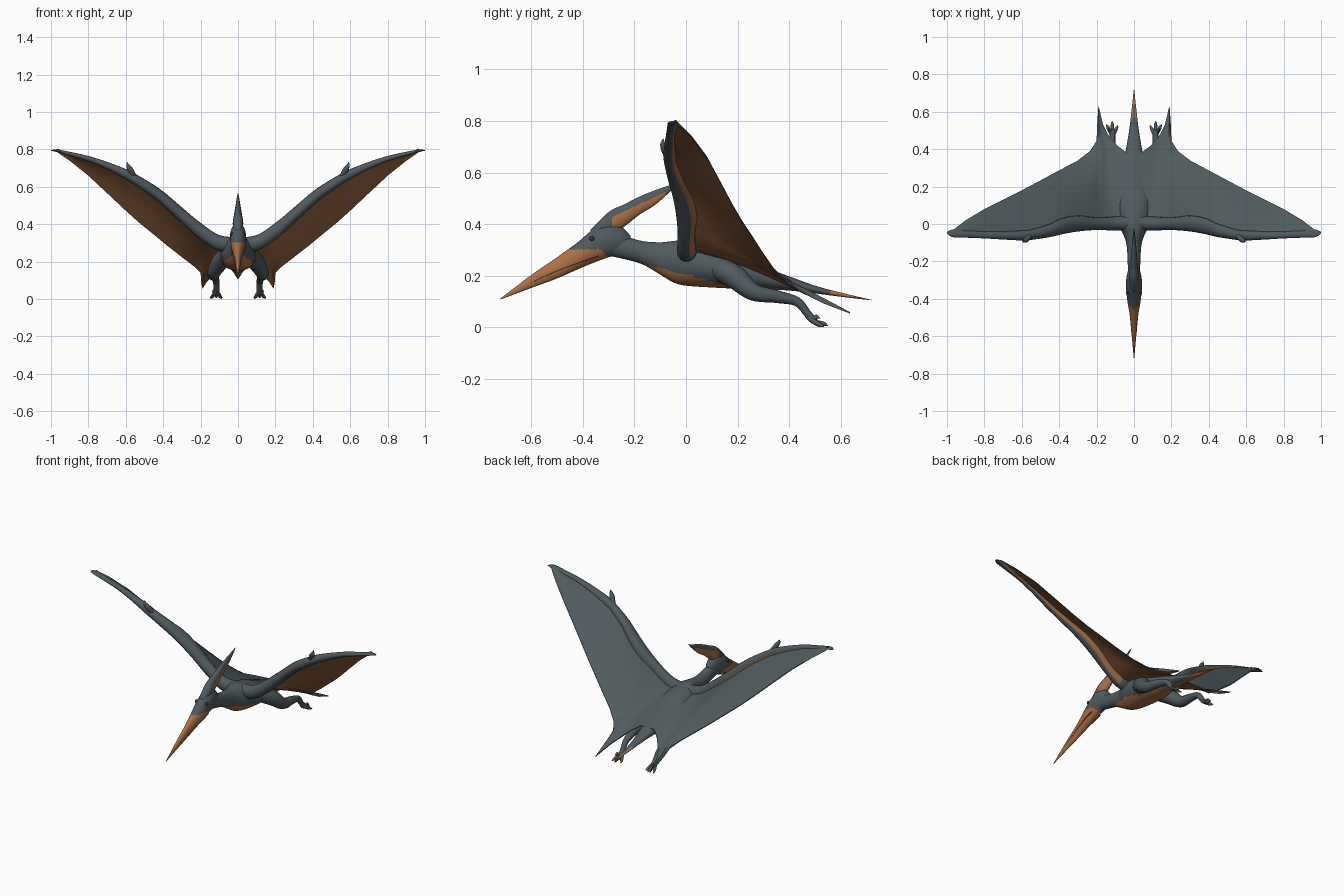
import bpy, bmesh, math
from mathutils import Vector


def material(name, rgb):
    m = bpy.data.materials.new(name)
    m.diffuse_color = (*rgb, 1)
    return m


GREY = material("slate_grey", (0.08, 0.102, 0.111))
DARK = material("dark_slate", (0.03, 0.038, 0.042))
ORANGE = material("orange_tan", (0.42, 0.165, 0.062))
BROWN = material("membrane_brown", (0.35, 0.145, 0.06))
MATS = [GREY, DARK, ORANGE, BROWN]


def spline(stations, steps):
    """Smooth interpolation through rows of numbers."""
    out = []
    n = len(stations)
    for i in range(n - 1):
        a, b = stations[i], stations[i + 1]
        p, q = stations[max(i - 1, 0)], stations[min(i + 2, n - 1)]
        for s in range(steps):
            t = s / steps
            out.append([0.5 * (2 * B + (C - A) * t + (2 * A - 5 * B + 4 * C - D) * t * t
                               + (3 * B - A - 3 * C + D) * t ** 3)
                        for A, B, C, D in zip(p, a, b, q)])
    out.append(list(stations[-1]))
    return out


def loft(name, rings, rule=lambda c, j: 0, mirror=False, angle=50):
    """Skin closed rings of points; rule gives the material of each face."""
    bm = bmesh.new()
    vs = [[bm.verts.new(p) for p in r] for r in rings]
    n = len(rings[0])
    for a, b in zip(vs, vs[1:]):
        for j in range(n):
            k = (j + 1) % n
            f = bm.faces.new((a[j], a[k], b[k], b[j]))
            f.material_index = rule(f.calc_center_median(), j)
    for r in (vs[0], vs[-1]):
        f = bm.faces.new(r)
        f.material_index = rule(f.calc_center_median(), 0)
    bmesh.ops.recalc_face_normals(bm, faces=bm.faces)
    me = bpy.data.meshes.new(name)
    bm.to_mesh(me)
    bm.free()
    for m in MATS:
        me.materials.append(m)
    ob = bpy.data.objects.new(name, me)
    bpy.context.collection.objects.link(ob)
    bpy.ops.object.select_all(action='DESELECT')
    ob.select_set(True)
    bpy.context.view_layer.objects.active = ob
    bpy.ops.object.shade_smooth_by_angle(angle=math.radians(angle))
    if mirror:
        ob.modifiers.new("mirror", 'MIRROR')
    return ob


def circle(n):
    return [(math.cos(2 * math.pi * i / n), math.sin(2 * math.pi * i / n)) for i in range(n)]


def long_rings(stations, steps=6, n=28):
    """Rings along y from rows of (y, top, bottom, half width)."""
    return [[(c * max(w, 0.0008), y, (t + b) / 2 + s * max((t - b) / 2, 0.0008)) for c, s in circle(n)]
            for y, t, b, w in spline(stations, steps)]


def tube(name, path, rule=lambda c, j: 0, steps=5, n=12):
    """Mirrored round limb from rows of (x, y, z, radius)."""
    pts = spline(path, steps)
    rings = []
    for i, p in enumerate(pts):
        d = (Vector(pts[min(i + 1, len(pts) - 1)][:3]) - Vector(pts[max(i - 1, 0)][:3])).normalized()
        u = d.cross(Vector((1, 0.1, 0))).normalized()
        v = d.cross(u)
        rings.append([Vector(p[:3]) + (u * c + v * s) * max(p[3], 0.0008) for c, s in circle(n)])
    return loft(name, rings, rule, True)


# Neck, torso and tail, with orange belly and tail tip (grey along its top)
def body_rule(c, j):
    if c.y > 0.56:
        return 0 if 9 <= j <= 14 and c.y < 0.64 else 2
    if c.y < -0.19:
        return 0
    if c.y < -0.06:
        return 2 if c.z < 0.25 - 0.22 * (c.y + 0.19) else 0
    return 2 if c.z < max(0.222 - 0.28 * (c.y + 0.06), 0.165 - 0.1 * max(c.y - 0.2, 0)) else 0


loft("body", long_rings([
    (-0.31, 0.375, 0.28, 0.032), (-0.24, 0.355, 0.265, 0.033), (-0.17, 0.335, 0.245, 0.035),
    (-0.10, 0.33, 0.205, 0.042), (-0.05, 0.335, 0.175, 0.06), (0.0, 0.337, 0.162, 0.085),
    (0.1, 0.312, 0.155, 0.098), (0.2, 0.27, 0.15, 0.085), (0.3, 0.235, 0.148, 0.062),
    (0.4, 0.198, 0.143, 0.043), (0.5, 0.162, 0.132, 0.026), (0.6, 0.135, 0.119, 0.014),
    (0.72, 0.107, 0.105, 0.001)], 10, 48), body_rule)


# Head and beak, orange below a sloping line
def head_rule(c, j):
    if c.y < -0.49:
        return 2
    return 2 if c.y < -0.3 and c.z < min(0.302, 0.27 + 1.0 * (-0.3 - c.y)) else 0


HEAD = [(-0.72, 0.112, 0.108, 0.001), (-0.6, 0.203, 0.153, 0.012), (-0.5, 0.272, 0.19, 0.021),
        (-0.42, 0.33, 0.225, 0.034), (-0.36, 0.38, 0.25, 0.041), (-0.3, 0.405, 0.272, 0.042),
        (-0.25, 0.39, 0.285, 0.032), (-0.215, 0.355, 0.31, 0.012)]
loft("head", long_rings(HEAD, 14, 64), head_rule)

# Mouth line as a thin strip round the beak
loft("mouth_line", long_rings([
    (y, z + 0.002, z - 0.002, w) for y, z, w in
    [(-0.6, 0.174, 0.0125), (-0.5, 0.219, 0.0215), (-0.42, 0.249, 0.032), (-0.34, 0.277, 0.036)]], 4, 12))

# Eyes
tube("eye", [(0.03, -0.365, 0.345, 0.01), (0.041, -0.365, 0.345, 0.009), (0.0435, -0.365, 0.345, 0.003)],
     lambda c, j: 1, 2)


# Crest with orange side panels
def crest_rule(c, j):
    if -0.285 < c.y < -0.08 and 0.385 < c.z < 0.526 + 0.48 * (c.y + 0.08):
        return 2
    return 0


loft("crest", long_rings([
    (-0.37, 0.378, 0.335, 0.018), (-0.30, 0.447, 0.352, 0.028), (-0.24, 0.477, 0.39, 0.023),
    (-0.18, 0.507, 0.437, 0.017), (-0.12, 0.532, 0.475, 0.012), (-0.06, 0.553, 0.528, 0.006),
    (-0.025, 0.568, 0.564, 0.001)], 14, 64), crest_rule)

# Wing arm: rows of (x, front y, rear y, top z, thickness)
ARM = spline([
    (0.0, -0.03, 0.05, 0.33, 0.07), (0.1, -0.035, 0.04, 0.342, 0.085), (0.2, -0.032, 0.035, 0.407, 0.09),
    (0.3, -0.04, 0.045, 0.49, 0.085), (0.385, -0.055, 0.03, 0.563, 0.08), (0.45, -0.07, 0.0, 0.61, 0.07),
    (0.55, -0.085, -0.03, 0.67, 0.06), (0.6, -0.088, -0.035, 0.695, 0.055), (0.7, -0.083, -0.04, 0.733, 0.04),
    (0.8, -0.077, -0.04, 0.765, 0.03), (0.9, -0.073, -0.035, 0.787, 0.022), (0.97, -0.07, -0.03, 0.8, 0.014),
    (1.0, -0.05, -0.042, 0.795, 0.003)], 5)
loft("wing_arm", [[(x, (a + b) / 2 + c * (b - a) / 2, t - h / 2 + s * h / 2) for c, s in circle(16)]
                  for x, a, b, t, h in ARM], lambda c, j: 3 if j >= 13 and 0.12 < c.x < 0.97 else 0, True)


def arm_point(x):
    p = min(ARM, key=lambda r: abs(r[0] - x))
    return Vector((p[0], 0.5 * (p[1] + p[2]), p[3] - 0.35 * p[4]))


# Wing membrane, grey above and brown below: (arm x, trailing x, y, z)
TRAIL = [(0.0, 0.0, 0.39, 0.20), (0.04, 0.045, 0.385, 0.198), (0.08, 0.09, 0.42, 0.17),
         (0.12, 0.14, 0.48, 0.125), (0.16, 0.165, 0.53, 0.1), (0.18, 0.19, 0.635, 0.06),
         (0.2, 0.197, 0.53, 0.1), (0.22, 0.2, 0.445, 0.145), (0.26, 0.235, 0.39, 0.18),
         (0.32, 0.3, 0.34, 0.23), (0.385, 0.38, 0.297, 0.292), (0.45, 0.45, 0.26, 0.35),
         (0.53, 0.53, 0.217, 0.415), (0.6, 0.6, 0.18, 0.478), (0.7, 0.7, 0.13, 0.572),
         (0.8, 0.8, 0.08, 0.665), (0.9, 0.9, 0.02, 0.745), (0.97, 0.965, -0.03, 0.79)]
SEG = 10
rings = []
for x, *end in TRAIL:
    a, b = arm_point(x), Vector(end)
    top = [a.lerp(b, k / SEG) + Vector((0, 0, 0.012 * math.sin(math.pi * k / SEG))) for k in range(SEG + 1)]
    rings.append(top + [p - Vector((0, 0, 0.006)) for p in reversed(top)])
loft("wing_membrane", rings, lambda c, j: 3 if SEG < j < 2 * SEG + 1 else 0, True)

# Small wing finger
tube("wing_finger", [(0.56, -0.065, 0.66, 0.016), (0.575, -0.082, 0.69, 0.015),
                     (0.588, -0.09, 0.712, 0.01), (0.593, -0.088, 0.732, 0.001)], steps=4, n=10)

# Legs trailing backwards
tube("leg", [(0.05, 0.11, 0.24, 0.045), (0.098, 0.19, 0.195, 0.046), (0.13, 0.26, 0.138, 0.034),
             (0.126, 0.35, 0.12, 0.025), (0.118, 0.43, 0.1, 0.018), (0.115, 0.47, 0.055, 0.015),
             (0.115, 0.495, 0.027, 0.014), (0.115, 0.505, 0.02, 0.006)])

# Toes with orange claw tips
for k, (x, y, z) in enumerate([(0.086, 0.53, 0.002), (0.116, 0.55, 0.006), (0.147, 0.535, 0.002),
                               (0.135, 0.52, 0.035)]):
    tube(f"toe_{k + 1}", [
        (0.115, 0.47, 0.045, 0.01), ((0.115 + x) / 2, 0.498, 0.022 if k < 3 else 0.035, 0.01),
        (0.2 * 0.115 + 0.8 * x, y - 0.015, z + 0.008, 0.008), (x, y, z, 0.001)],
        lambda c, j, y=y: 2 if c.y > y - 0.009 else 0, 3, 8)
